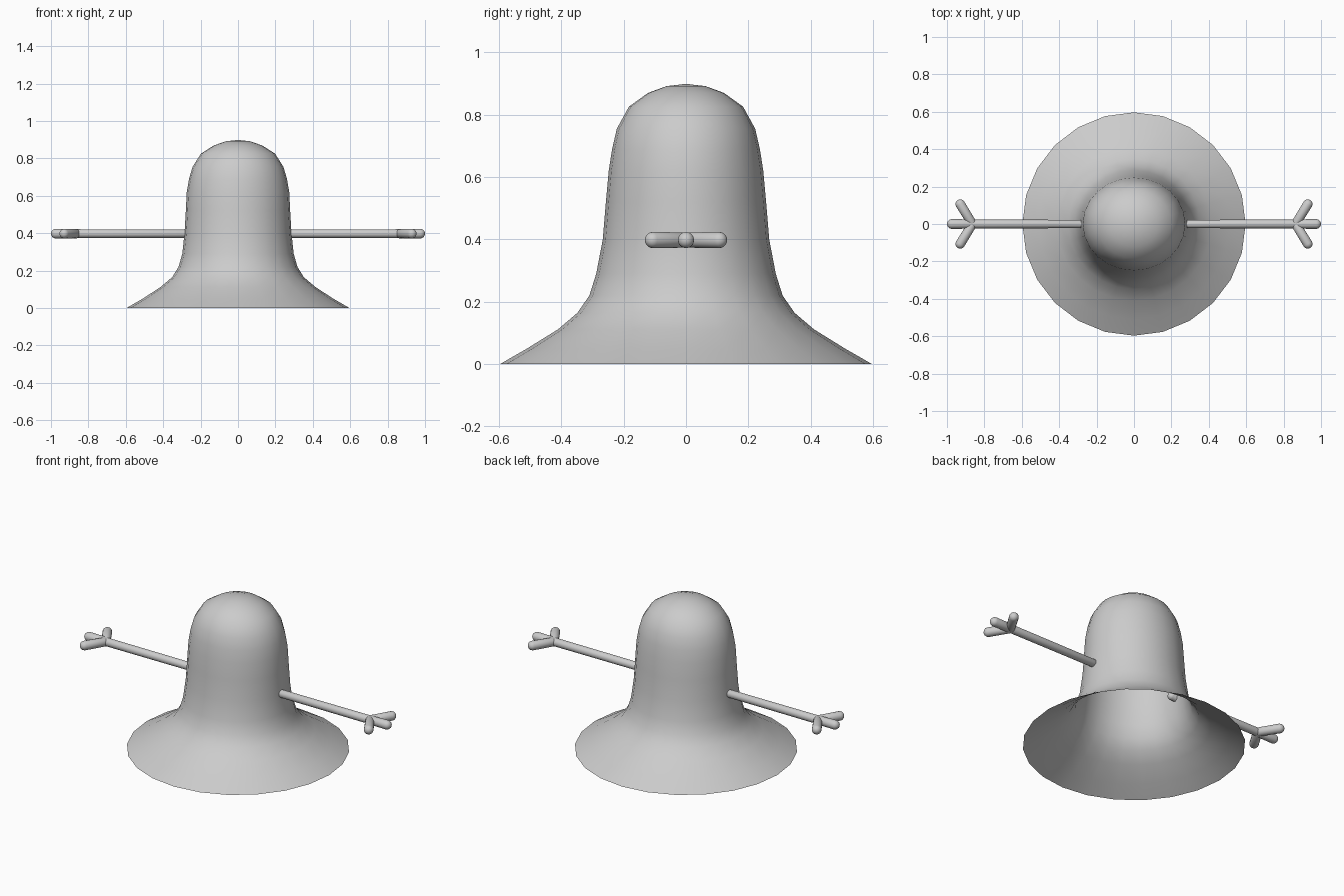
import bpy, bmesh, math
from mathutils import Vector, Matrix

cube = bpy.data.objects.get("Cube")
if cube:
    bpy.data.objects.remove(cube, do_unlink=True)

grey = bpy.data.materials.new("plain grey")
grey.use_nodes = True
colour = (0.6, 0.6, 0.6, 1)
grey.diffuse_color = colour
grey.node_tree.nodes["Principled BSDF"].inputs["Base Color"].default_value = colour


def finish(bm, name, angle):
    mesh = bpy.data.meshes.new(name)
    bm.to_mesh(mesh)
    bm.free()
    obj = bpy.data.objects.new(name, mesh)
    bpy.context.collection.objects.link(obj)
    mesh.materials.append(grey)
    bpy.ops.object.select_all(action="DESELECT")
    obj.select_set(True)
    bpy.context.view_layer.objects.active = obj
    bpy.ops.object.shade_smooth_by_angle(angle=math.radians(angle))
    return obj


# Flared bell body, open underneath: (x radius, y radius, height)
SIDES = 24
profile = [(0.597, 0.597, 0), (0.51, 0.51, 0.05), (0.415, 0.41, 0.112),
           (0.352, 0.348, 0.165), (0.318, 0.31, 0.22), (0.298, 0.288, 0.29),
           (0.286, 0.267, 0.4), (0.279, 0.257, 0.52), (0.274, 0.248, 0.62),
           (0.262, 0.237, 0.69), (0.243, 0.222, 0.755), (0.198, 0.183, 0.826),
           (0.128, 0.122, 0.87), (0.064, 0.062, 0.892)]
bm = bmesh.new()
rings = []
for rx, ry, z in profile:
    rings.append([bm.verts.new((rx * math.cos(2 * math.pi * i / SIDES),
                                ry * math.sin(2 * math.pi * i / SIDES), z))
                  for i in range(SIDES)])
top = bm.verts.new((0, 0, 0.899))
for i in range(SIDES):
    j = (i + 1) % SIDES
    for low, high in zip(rings, rings[1:]):
        bm.faces.new((low[i], low[j], high[j], high[i]))
    bm.faces.new((rings[-1][i], rings[-1][j], top))
finish(bm, "bell_body", 60)


def capsule(name, start, end, radius):
    """Round-ended rod whose end centres are start and end."""
    start, end = Vector(start), Vector(end)
    axis = end - start
    bm = bmesh.new()
    bmesh.ops.create_uvsphere(bm, u_segments=16, v_segments=10, radius=radius)
    # Stretch the ball by moving its upper half along the rod
    for v in bm.verts:
        if v.co.z > -1e-5:
            v.co.z += axis.length
    turn = Vector((0, 0, 1)).rotation_difference(axis).to_matrix().to_4x4()
    bm.transform(Matrix.Translation(start) @ turn)
    finish(bm, name, 60)


# Straight arms with three spread fingers
Z = 0.398
for side, s in (("left", 1), ("right", -1)):
    capsule(side + "_arm", (s * 0.265, 0, Z), (s * 0.88, 0, Z), 0.0235)
    capsule(side + "_middle_finger", (s * 0.87, 0, Z), (s * 0.974, 0, Z), 0.026)
    for place, t in (("front", -1), ("back", 1)):
        capsule(f"{side}_{place}_finger", (s * 0.87, t * 0.01, Z),
                (s * 0.929, t * 0.106, Z), 0.026)
